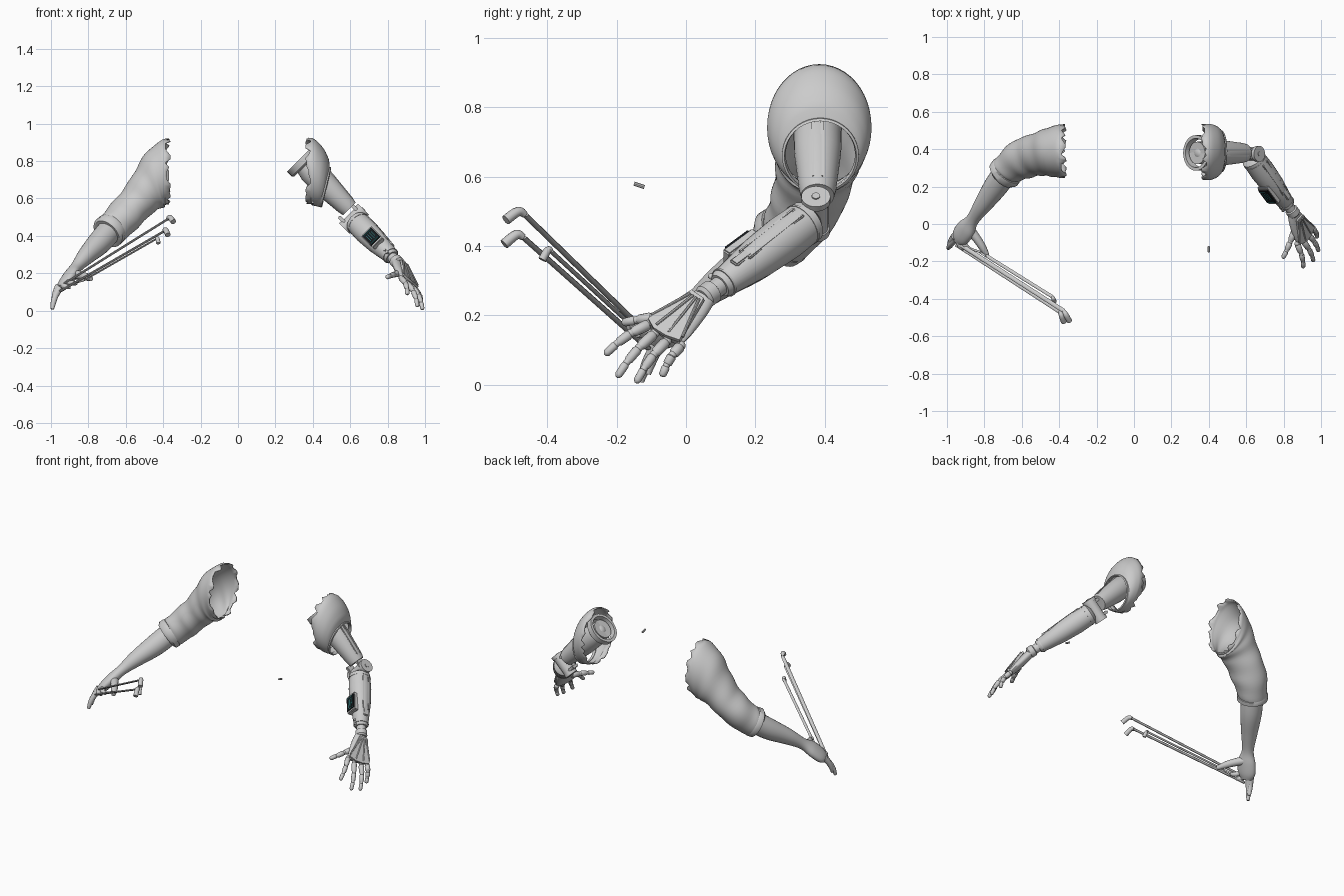
import bpy, bmesh, math, random
from mathutils import Vector, Matrix

random.seed(4)
if "Cube" in bpy.data.objects:
    bpy.data.objects.remove(bpy.data.objects["Cube"])

def material(name, color):
    m = bpy.data.materials.new(name)
    m.use_nodes = True
    m.diffuse_color = (*color, 1)
    m.node_tree.nodes["Principled BSDF"].inputs["Base Color"].default_value = (*color, 1)
    return m

GREY = material("plain grey", (.6, .6, .6))
BLACK = material("screen black", (.008, .01, .012))
TEAL = material("screen teal", (.04, .4, .4))

def finish(name, bm, mat=GREY, thickness=0):
    bmesh.ops.recalc_face_normals(bm, faces=bm.faces)
    mesh = bpy.data.meshes.new(name)
    bm.to_mesh(mesh)
    bm.free()
    mesh.materials.append(mat)
    ob = bpy.data.objects.new(name, mesh)
    bpy.context.collection.objects.link(ob)
    bpy.ops.object.select_all(action='DESELECT')
    ob.select_set(True)
    bpy.context.view_layer.objects.active = ob
    bpy.ops.object.shade_smooth_by_angle(angle=math.radians(40))
    if thickness:
        ob.modifiers.new("cloth thickness", 'SOLIDIFY').thickness = thickness

def frame(axis, normal):
    t, n = Vector(axis).normalized(), Vector(normal)
    n = (n - t * n.dot(t)).normalized()
    return t, n.cross(t), n

def smooth_path(rows, steps):
    """Catmull-Rom through rows of x, y, z, side radius, normal radius."""
    rows = [Vector(r if len(r) == 5 else (*r, r[3])) for r in rows]
    if steps == 1:
        return rows
    out = []
    for i in range(len(rows) - 1):
        a, b, c, d = (rows[min(max(i + k, 0), len(rows) - 1)] for k in (-1, 0, 1, 2))
        for s in range(steps):
            t = s / steps
            out.append(b + (c - a) * t / 2 + (a * 2 - b * 5 + c * 4 - d) * t * t / 2
                       + (b * 3 - a - c * 3 + d) * t ** 3 / 2)
    return out + [rows[-1]]

def tube(name, rows, sides=24, steps=1, caps=True, axis=None, mouth=None, normal=(0, 0, 1),
         torn=0, wrinkle=0, thickness=0):
    rows = smooth_path(rows, steps)
    bm, rings = bmesh.new(), []
    for i, row in enumerate(rows):
        ahead, behind = rows[min(i + 1, len(rows) - 1)], rows[max(i - 1, 0)]
        base = Vector(axis or (ahead - behind)[:3]).normalized()
        t, u, n = frame(base.lerp(Vector(mouth or base), max(0, 1 - i / (3 * steps))), normal)
        ring = []
        for k in range(sides):
            a = math.tau * k / sides
            fold = 1 + wrinkle * math.sin(i + 2 * math.sin(a + 1)) * min(1, i / 8)
            p = Vector(row[:3]) + (u * math.cos(a) * row[3] + n * math.sin(a) * row[4]) * fold
            if i == 0:
                p -= t * torn * random.choice((.1, .4, .8, 1))
            ring.append(bm.verts.new(p))
        rings.append(ring)
    for a, b in zip(rings, rings[1:]):
        for k in range(sides):
            j = (k + 1) % sides
            bm.faces.new((a[k], a[j], b[j], b[k]))
    if caps:
        bm.faces.new(rings[0])
        bm.faces.new(rings[-1])
    finish(name, bm, thickness=thickness)

def along(origin, direction, profile):
    return [(*(origin + direction * d), r) for d, r in profile]

def rod(name, a, b, r, sides=16, flat=1, **kw):
    tube(name, [(*a, r, r * flat), (*b, r, r * flat)], sides, **kw)

def box(name, center, direction, normal, size, mat=GREY, bevel=.004):
    m = Matrix(frame(direction, normal)).transposed().to_4x4()
    m.translation = Vector(center)
    bm = bmesh.new()
    bmesh.ops.create_cube(bm, size=1, matrix=m @ Matrix.Diagonal((*size, 1)))
    if bevel:
        bmesh.ops.bevel(bm, geom=bm.edges[:], offset=bevel, segments=2, affect='EDGES')
    finish(name, bm, mat)

def ball(name, center, r):
    bm = bmesh.new()
    bmesh.ops.create_uvsphere(bm, u_segments=16, v_segments=10, radius=r, matrix=Matrix.Translation(center))
    finish(name, bm)

def finger(name, base, tip, r, lift, jointed=False):
    """Arched finger: three jointed segments, or one soft tube."""
    base, tip, lift = Vector(base), Vector(tip), Vector(lift)
    pts = [base.lerp(tip, t) + lift * 4 * t * (1 - t) for t in (0, .4, .72, 1)]
    if not jointed:
        tube(name, [(*p, r * s) for p, s in zip(pts, (1.3, 1.1, .95, .6))], 12, 4)
        return
    for i, (a, b) in enumerate(zip(pts, pts[1:])):
        w = r * (1 - .13 * i)
        end = .35 if i == 2 else .7
        tube(f"{name}_segment_{i + 1}", [(*a.lerp(b, t), w * s) for t, s in
                                         ((.08, .8), (.18, 1), (.8, .92), (.9, .7), (.98, end))], 12)
        ball(f"{name}_joint_{i + 1}", a, w * .85)

# Right arm: torn sleeve, cuff, forearm, hand
tube("right_sleeve", [(-.392, .39, .745, .144, .176), (-.435, .387, .705, .135, .16),
                      (-.48, .38, .65, .122, .122), (-.535, .367, .585, .112, .1),
                      (-.6, .345, .515, .108, .095), (-.66, .305, .45, .09, .09),
                      (-.69, .275, .425, .084, .086)],
     48, 5, caps=False, mouth=(-1, 0, 0), torn=.03, wrinkle=.02, thickness=.006)
tube("right_cuff", [(-.675, .29, .437, .083), (-.68, .285, .433, .092),
                    (-.695, .265, .42, .092), (-.7, .26, .415, .08)], 32)
tube("right_forearm", [(-.68, .285, .435, .066), (-.74, .2, .365, .064), (-.81, .1, .295, .048),
                       (-.862, .025, .235, .036, .032), (-.895, -.025, .19, .056, .034),
                       (-.928, -.065, .145, .056, .03), (-.945, -.09, .12, .036, .02)],
     24, 5, normal=(-.6, -.1, .6))
finger("right_straight_finger_1", (-.96, -.065, .13), (-.985, -.11, .03), .015, (-.006, -.005, .004))
finger("right_straight_finger_2", (-.955, -.08, .12), (-.993, -.13, .008), .015, (-.006, -.005, .004))
finger("right_curled_finger_1", (-.935, -.09, .135), (-.895, -.13, .125), .014, (-.01, -.012, 0))
finger("right_curled_finger_2", (-.915, -.08, .155), (-.86, -.14, .145), .014, (-.01, -.012, 0))
finger("right_thumb", (-.885, -.02, .195), (-.785, -.168, .17), .021, (.004, .002, .004))

# Slender hooked blades held by the right hand
for i, (a, b, hook, r) in enumerate((
        ((-.945, -.1, .135), (-.375, -.465, .49), (-.345, -.52, .475), .01),
        ((-.95, -.11, .105), (-.395, -.47, .425), (-.375, -.525, .405), .01),
        ((-.82, -.15, .165), (-.435, -.39, .385), (-.425, -.415, .36), .008))):
    b, hook = Vector(b), Vector(hook)
    rod(f"held_blade_{i + 1}", a, b, r * 1.15, 10, .5)
    tube(f"held_blade_hook_{i + 1}", [(*b, r), (*(b.lerp(hook, .35) + Vector((0, 0, r * 1.5))), r * 1.4),
                                      (*hook, r * 1.5)], 10, 4)
box("held_hinge", (-.8, -.165, .18), (.8, -.5, .5), (0, 0, 1), (.03, .015, .015))
rod("held_cross_link", (-.945, -.11, .125), (-.82, -.15, .165), .006)

# Left arm: short torn sleeve with a rimmed opening
out = Vector((.97, 0, -.23))
tube("left_sleeve", [(.39, .385, .748, .15, .177), (.408, .385, .736, .15, .172),
                     (.437, .386, .711, .14, .153), (.456, .387, .683, .124, .129),
                     (.466, .388, .662, .107, .107)],
     48, 4, caps=False, axis=out, mouth=(1, 0, 0), torn=.03, thickness=.006)
tube("left_sleeve_rim", along(Vector((.463, .388, .662)), out, (
    (-.01, .1), (-.006, .111), (.008, .111), (.012, .104), (-.01, .1))), 40, caps=False, axis=out)

# Left upper arm: shoulder ring, shell, ribs
shoulder = Vector((.33, .38, .81))
down, top, side_up = Vector((.707, 0, -.707)), Vector((.707, 0, .707)), (0, 1, 0)
tube("shoulder_ring", along(shoulder, down, ((0, .078), (0, .095), (.035, .095), (.045, .085),
                                             (.04, .074), (0, .078))), 36, caps=False, axis=down)
tube("shoulder_inner_ring", along(shoulder, down, ((.015, .05), (.01, .06), (.06, .06), (.06, .05))),
     28, caps=False)
ball("shoulder_ball", shoulder + down * .05, .045)
tube("upper_arm", along(shoulder, down, ((.05, .06), (.09, .07), (.2, .068), (.345, .054), (.375, .048))), 28)
for side in (-1, 1):
    box("upper_arm_rib", shoulder + down * .24 + top * .058 + Vector((0, side * .013, 0)),
        down - top * .1, top, (.22, .01, .014), bevel=.003)

# Elbow hinge
elbow = Vector((.618, .375, .49))
for name, low, high, r in (("elbow_pin", -.065, .068, .036), ("elbow_cap", .055, .075, .042),
                           ("elbow_cap_bolt", .07, .079, .012), ("elbow_lower_cap", -.072, -.05, .04)):
    rod(name, elbow + top * low, elbow + top * high, r, 28, normal=side_up)
for side in (-1, 1):
    box("elbow_bracket", elbow + top * side * .046 - down * .025, down, top, (.08, .056, .018))

# Left forearm: tapered shell, wrist, ridges
wrist = Vector((.845, .07, .265))
reach, length = (wrist - elbow).normalized(), (wrist - elbow).length
tube("left_forearm", along(elbow, reach * length, (
    (.04, .04), (.08, .063), (.3, .067), (.55, .061), (.88, .042), (.91, .035))), 28)
tube("left_wrist", along(elbow, reach * length, (
    (.88, .028), (.97, .028), (.98, .035), (1.05, .035), (1.07, .026))), 24)
for t, r in ((.12, .066), (.86, .046)):
    rod("forearm_seam", elbow + reach * length * t, elbow + reach * length * (t + .015), r, 28)
across = reach.cross(top).normalized()
for side in (-1, 1):
    box("forearm_rail", elbow + reach * length * .42 + top * .053 + across * side * .018,
        reach - top * .05, top, (.23, .01, .018), bevel=.003)
box("forearm_top_plate", elbow + reach * length * .68 + top * .048, reach, top, (.09, .03, .014))

# Forearm screen and buttons
face = frame(reach, (-.5, -.68, .5))[2]
panel = elbow + reach * length * .575 + face * .063
wide = reach.cross(face)
box("screen_housing", panel - face * .006, reach, face, (.125, .074, .03), bevel=.005)
box("screen", panel + face * .009, reach, face, (.095, .067, .008), BLACK, 0)
lines = [(wide * (.018 - i * .012) - reach * .003 * (i % 2), reach, .055 - .012 * (i % 2)) for i in range(4)]
lines += [(reach * side * .039, wide, .052) for side in (-1, 1)]
for offset, direction, size in lines:
    box("screen_line", panel + face * .0135 + offset, direction, face, (size, .0022, .002), TEAL, 0)
for d in (.05, .075):
    rod("forearm_button", wrist - reach * d + face * .03, wrist - reach * d + face * .05, .008)

# Left hand: palm, back plate with tendons, jointed fingers
back = Vector((.72, -.18, .66)).normalized()
tube("left_palm", [(*wrist, .028, .024), (.865, .025, .225, .05, .026),
                   (.895, -.03, .175, .066, .026), (.913, -.062, .143, .067, .019)], 20, 4, normal=back)
knuckles = [Vector(k) for k in ((.872, -.105, .175), (.905, -.09, .148),
                                (.932, -.055, .126), (.948, -.015, .112))]
tips = ((.905, -.235, .085), (.96, -.2, .02), (.987, -.145, .004), (.978, -.07, .022))
root = wrist + reach * .045 + back * .03
edge = (knuckles[3] - knuckles[0]).normalized()
bm = bmesh.new()
outline = [root - edge * .026, *(k + back * .026 for k in knuckles), root + edge * .026]
solid = bmesh.ops.extrude_face_region(bm, geom=[bm.faces.new([bm.verts.new(p) for p in outline])])
bmesh.ops.translate(bm, vec=back * -.012, verts=[v for v in solid["geom"] if isinstance(v, bmesh.types.BMVert)])
finish("hand_back_plate", bm)
for i, (k, tip) in enumerate(zip(knuckles, tips)):
    rod(f"hand_tendon_{i + 1}", root + edge * (i - 1.5) * .012 + reach * .012,
        k + back * .028 - reach * .014, .0045, 8)
    finger(f"left_finger_{i + 1}", k, tip, .0165, back * .014, True)
finger("left_thumb", (.858, -.035, .2), (.795, -.185, .178), .018, back * .004, True)

# Small floating peg
rod("small_peg", (.4, -.15, .58), (.4, -.12, .57), .006, 8)
